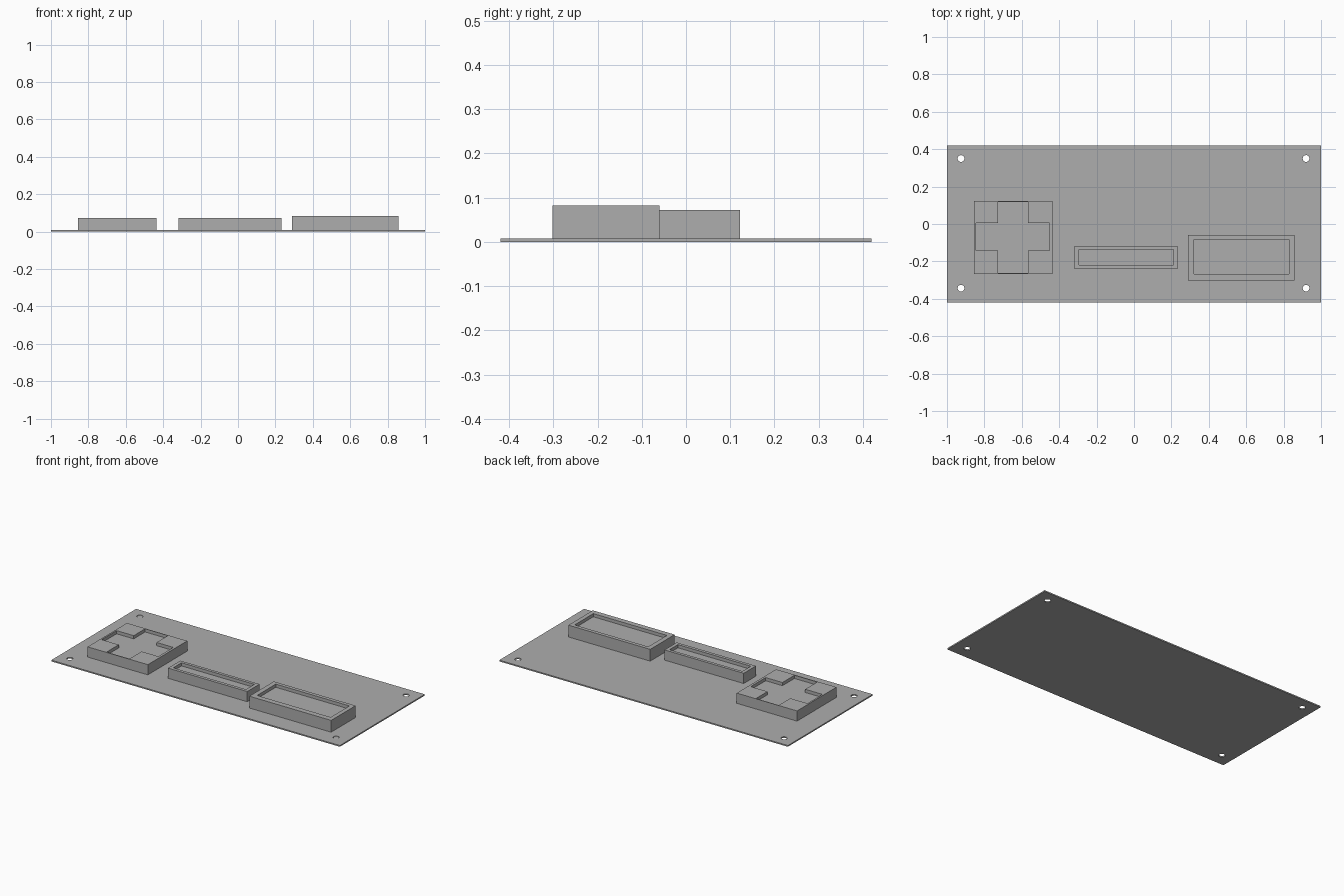
import bpy
import bmesh

if "Cube" in bpy.data.objects:
    bpy.data.objects.remove(bpy.data.objects["Cube"])

PLATE_TOP = 0.008
RECESS = 0.02

grey = bpy.data.materials.new("plain grey")
grey.use_nodes = True
grey.diffuse_color = (0.42, 0.42, 0.42, 1)
grey.node_tree.nodes["Principled BSDF"].inputs["Base Color"].default_value = grey.diffuse_color


def prism(name, outline, z0, z1):
    """Extrude a flat outline from z0 up to z1."""
    bm = bmesh.new()
    base = bm.faces.new([bm.verts.new((x, y, z0)) for x, y in outline])
    top = bmesh.ops.extrude_face_region(bm, geom=[base])["geom"]
    verts = [v for v in top if isinstance(v, bmesh.types.BMVert)]
    bmesh.ops.translate(bm, verts=verts, vec=(0, 0, z1 - z0))
    bmesh.ops.recalc_face_normals(bm, faces=bm.faces)
    mesh = bpy.data.meshes.new(name)
    bm.to_mesh(mesh)
    bm.free()
    mesh.materials.append(grey)
    obj = bpy.data.objects.new(name, mesh)
    bpy.context.collection.objects.link(obj)
    return obj


def rectangle(x0, x1, y0, y1):
    return [(x0, y0), (x1, y0), (x1, y1), (x0, y1)]


def cross(ends, arms):
    """Plus-shaped outline: outer limits and the inner edges of the arms."""
    x0, x3, y0, y3 = ends
    x1, x2, y1, y2 = arms
    return [(x1, y0), (x2, y0), (x2, y1), (x3, y1), (x3, y2), (x2, y2),
            (x2, y3), (x1, y3), (x1, y2), (x0, y2), (x0, y1), (x1, y1)]


def cut(target, cutter):
    mod = target.modifiers.new(cutter.name, "BOOLEAN")
    mod.operation = "DIFFERENCE"
    mod.solver = "EXACT"
    mod.object = cutter
    cutter.hide_render = True
    cutter.display_type = "WIRE"
    cutter.hide_set(True)


def tray(name, outer, recess, top):
    """Raised block with a shallow pocket in its top."""
    block = prism(name, rectangle(*outer), PLATE_TOP, top)
    cut(block, prism(name + "_pocket_cutter", recess, top - RECESS, top + RECESS))


# Base plate with four screw holes
plate = prism("base_plate", rectangle(-1, 1, -0.42, 0.42), 0, PLATE_TOP)
for x in (-0.925, 0.92):
    for y in (-0.343, 0.35):
        bpy.ops.mesh.primitive_cylinder_add(vertices=32, radius=0.018, depth=0.1, location=(x, y, 0))
        hole = bpy.context.object
        hole.name = "screw_hole_cutter"
        hole.data.materials.append(grey)
        cut(plate, hole)

# Direction pad holder with plus-shaped pocket
tray("cross_holder", (-0.855, -0.437, -0.268, 0.122),
     cross((-0.845, -0.452, -0.262, 0.118), (-0.726, -0.568, -0.143, 0.005)), 0.072)

# Narrow middle holder
tray("narrow_holder", (-0.317, 0.232, -0.24, -0.118),
     rectangle(-0.295, 0.21, -0.22, -0.137), 0.072)

# Wide holder
tray("wide_holder", (0.29, 0.857, -0.302, -0.06),
     rectangle(0.32, 0.83, -0.268, -0.083), 0.082)
